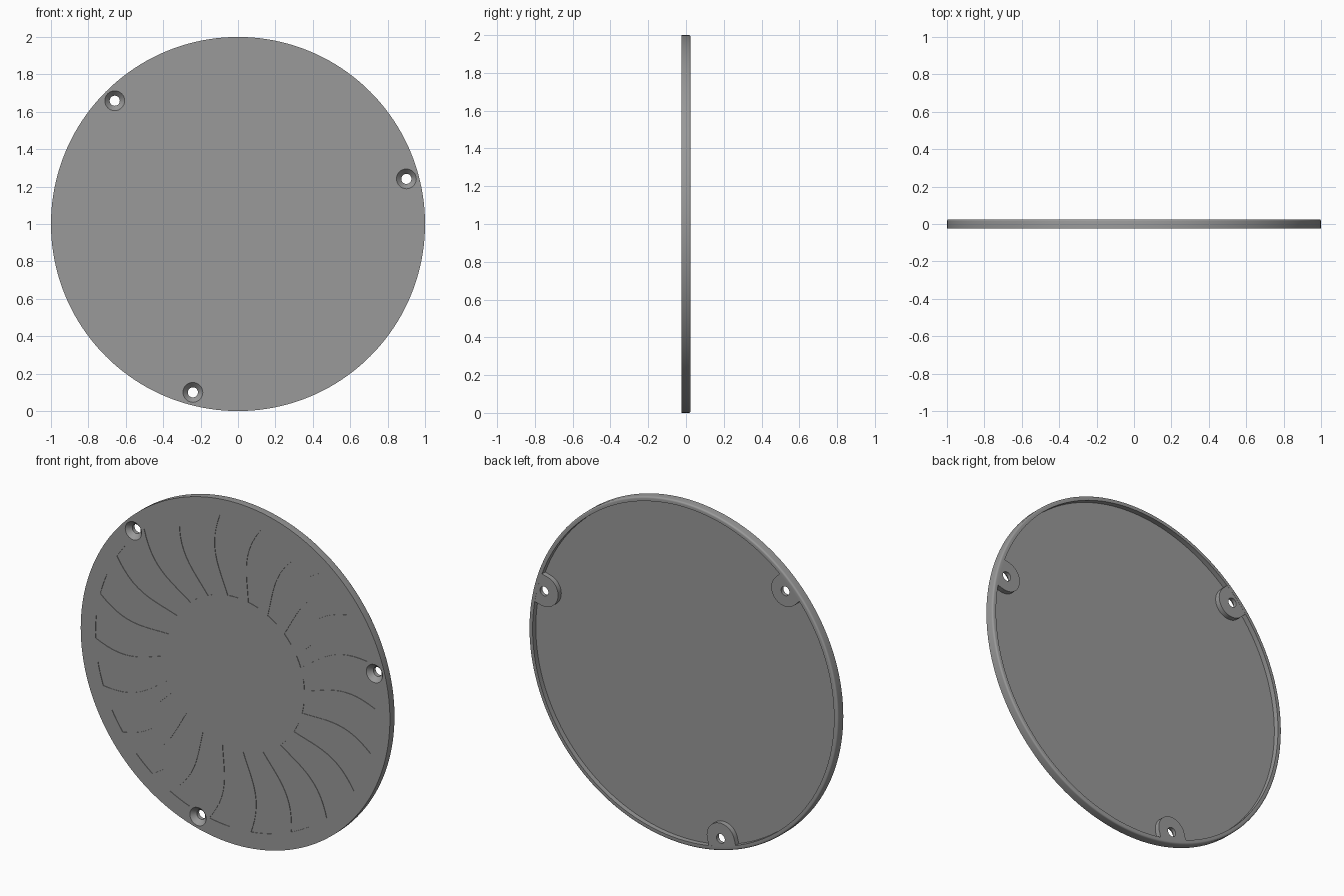
import bpy, bmesh, math
from math import sin, cos, pi, radians

if "Cube" in bpy.data.objects:
    bpy.data.objects.remove(bpy.data.objects["Cube"])

metal = bpy.data.materials.new("mid grey")
metal.diffuse_color = (0.32, 0.32, 0.32, 1)
metal.use_nodes = True
metal.node_tree.nodes["Principled BSDF"].inputs["Base Color"].default_value = metal.diffuse_color

HOLE_ANGLES = [radians(a) for a in (15, 135, 255)]
HOLE_R = 0.932      # distance of the screw holes from the centre
VANES = 21


def finish(name, bm):
    bmesh.ops.recalc_face_normals(bm, faces=bm.faces)
    mesh = bpy.data.meshes.new(name)
    bm.to_mesh(mesh)
    bm.free()
    mesh.materials.append(metal)
    ob = bpy.data.objects.new(name, mesh)
    ob.location.z = 1
    bpy.context.collection.objects.link(ob)
    return ob


def loft(bm, rings):
    """Skin equal rings of points and cap both ends."""
    rings = [[bm.verts.new(p) for p in ring] for ring in rings]
    n = len(rings[0])
    for a, b in zip(rings, rings[1:]):
        for i in range(n):
            j = (i + 1) % n
            bm.faces.new((a[i], a[j], b[j], b[i]))
    bm.faces.new(rings[0])
    bm.faces.new(rings[-1])


def lathe(bm, profile, sides, cx=0, cz=0):
    """Revolve (radius, y) points about an axis along y."""
    loft(bm, [[(cx + r * cos(2 * pi * i / sides), y, cz + r * sin(2 * pi * i / sides))
               for i in range(sides)] for r, y in profile])


def slab(bm, outline, y0, y1):
    loft(bm, [[(x, y, z) for x, z in outline] for y in (y0, y1)])


def combine(target, tool, operation):
    mod = target.modifiers.new(operation.lower(), 'BOOLEAN')
    mod.operation = operation
    mod.solver = 'EXACT'
    mod.object = tool
    bpy.context.view_layer.objects.active = target
    bpy.ops.object.modifier_apply(modifier=mod.name)
    bpy.data.objects.remove(tool)


# Round cover: flat front, rounded back edge, thin rim round a shallow recess
bm = bmesh.new()
fillet = [(0.99 + 0.01 * cos(t * pi / 8), 0.015 + 0.01 * sin(t * pi / 8)) for t in range(5)]
lathe(bm, [(1, -0.025)] + fillet + [(0.975, 0.025), (0.975, -0.005)], 160)
cover = finish("cover", bm)

# Screw bosses: round-ended tabs running into the rim
bm = bmesh.new()
for a in HOLE_ANGLES:
    w = 0.09
    tab = [(0.98, -w)] + [(HOLE_R - w * cos(t), w * sin(t))
                          for t in [-pi / 2 + pi * i / 24 for i in range(25)]] + [(0.98, w)]
    slab(bm, [(u * cos(a) - v * sin(a), u * sin(a) + v * cos(a)) for u, v in tab],
         -0.012, 0.0245)
combine(cover, finish("screw_bosses", bm), 'UNION')

# Countersunk screw holes
bm = bmesh.new()
for a in HOLE_ANGLES:
    lathe(bm, [(0.063, -0.035), (0.053, -0.025), (0.027, 0.003), (0.027, 0.05)], 32,
          HOLE_R * cos(a), HOLE_R * sin(a))
combine(cover, finish("hole_cutter", bm), 'DIFFERENCE')

# Shallow curved vane grooves engraved in the front
bm = bmesh.new()
step = 2 * pi / VANES
for k in range(VANES):
    edge = radians(10.7) + k * step

    def point(t, offset):
        r = 0.447 + (0.905 - 0.447) * t
        a = edge + offset + radians(4.5) * sin(pi * t)
        return r * cos(a), r * sin(a)

    ts = [i / 12 for i in range(13)]
    ws = [-step / 2 * i / 4 for i in range(1, 4)]
    outline = ([point(t, 0) for t in ts] + [point(1, w) for w in ws]
               + [point(t, -step / 2) for t in reversed(ts)]
               + [point(0, w) for w in reversed(ws)])
    slab(bm, outline, -0.035, -0.022)
combine(cover, finish("groove_cutter", bm), 'DIFFERENCE')

# Smooth curved walls, keep edges crisp
bpy.ops.object.select_all(action='DESELECT')
cover.select_set(True)
bpy.context.view_layer.objects.active = cover
bpy.ops.object.shade_smooth_by_angle(angle=radians(30))
